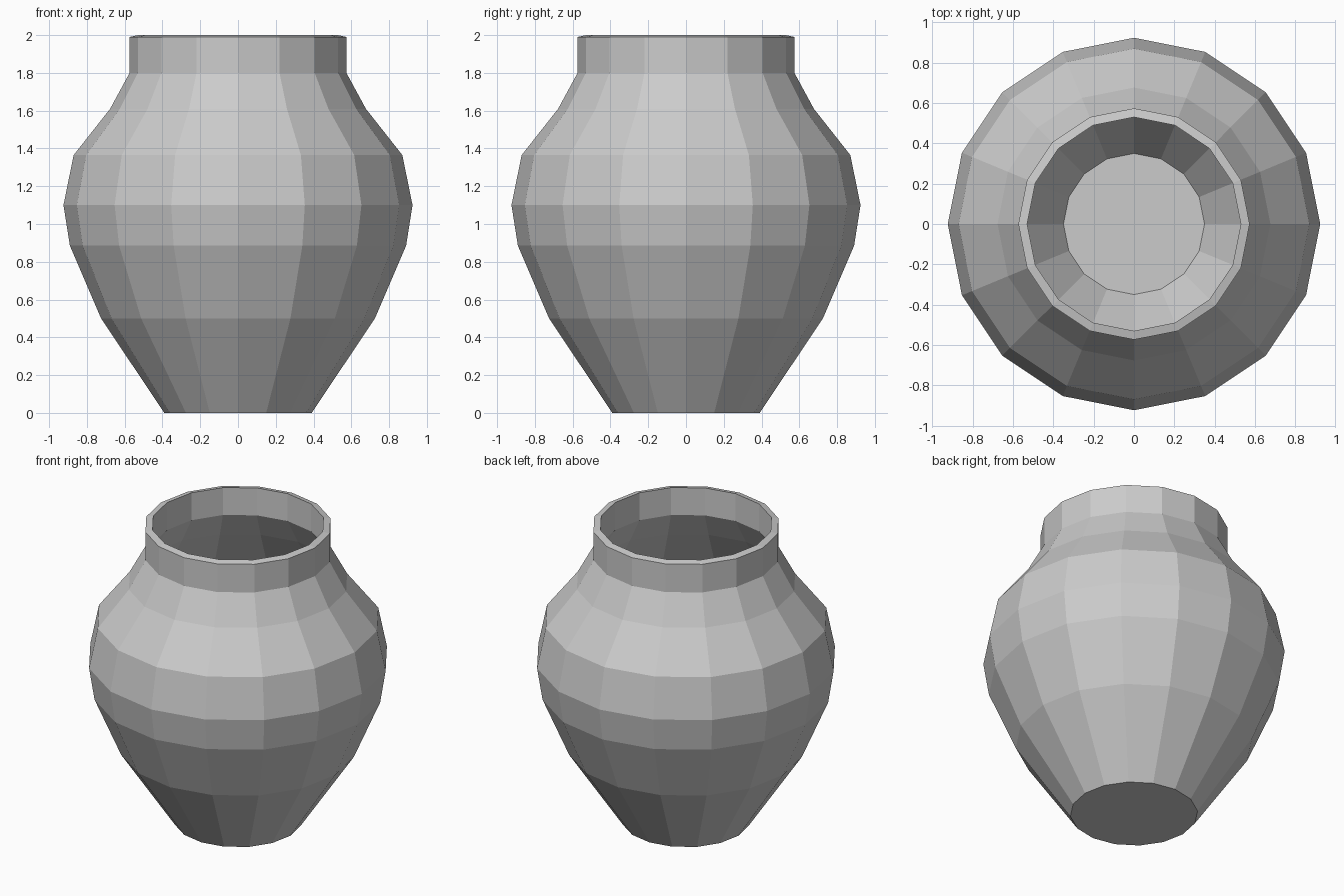
import bpy, bmesh
from math import sin, cos, tau

if "Cube" in bpy.data.objects:
    bpy.data.objects.remove(bpy.data.objects["Cube"])

SIDES = 16
# Radius, height: outer wall from foot to lip, then inner wall back down
outer = [(0.39, 0), (0.725, 0.5), (0.89, 0.885), (0.924, 1.1),
         (0.87, 1.365), (0.677, 1.61), (0.574, 1.8), (0.574, 1.99)]
inner = [(0.53, 2.0), (0.53, 1.815), (0.637, 1.635), (0.83, 1.345),
         (0.879, 1.1), (0.847, 0.895), (0.685, 0.52), (0.35, 0.035)]

bm = bmesh.new()
rings = [[bm.verts.new((r * cos(tau * i / SIDES), r * sin(tau * i / SIDES), z))
          for i in range(SIDES)] for r, z in outer + inner]

# Wall and lip faces
for a, b in zip(rings, rings[1:]):
    for i in range(SIDES):
        j = (i + 1) % SIDES
        bm.faces.new((a[i], a[j], b[j], b[i]))

# Underside and inside floor
bm.faces.new(rings[0][::-1])
bm.faces.new(rings[-1])
bmesh.ops.recalc_face_normals(bm, faces=bm.faces[:])

mesh = bpy.data.meshes.new("vase")
bm.to_mesh(mesh)
bm.free()
bpy.context.collection.objects.link(bpy.data.objects.new("vase", mesh))
